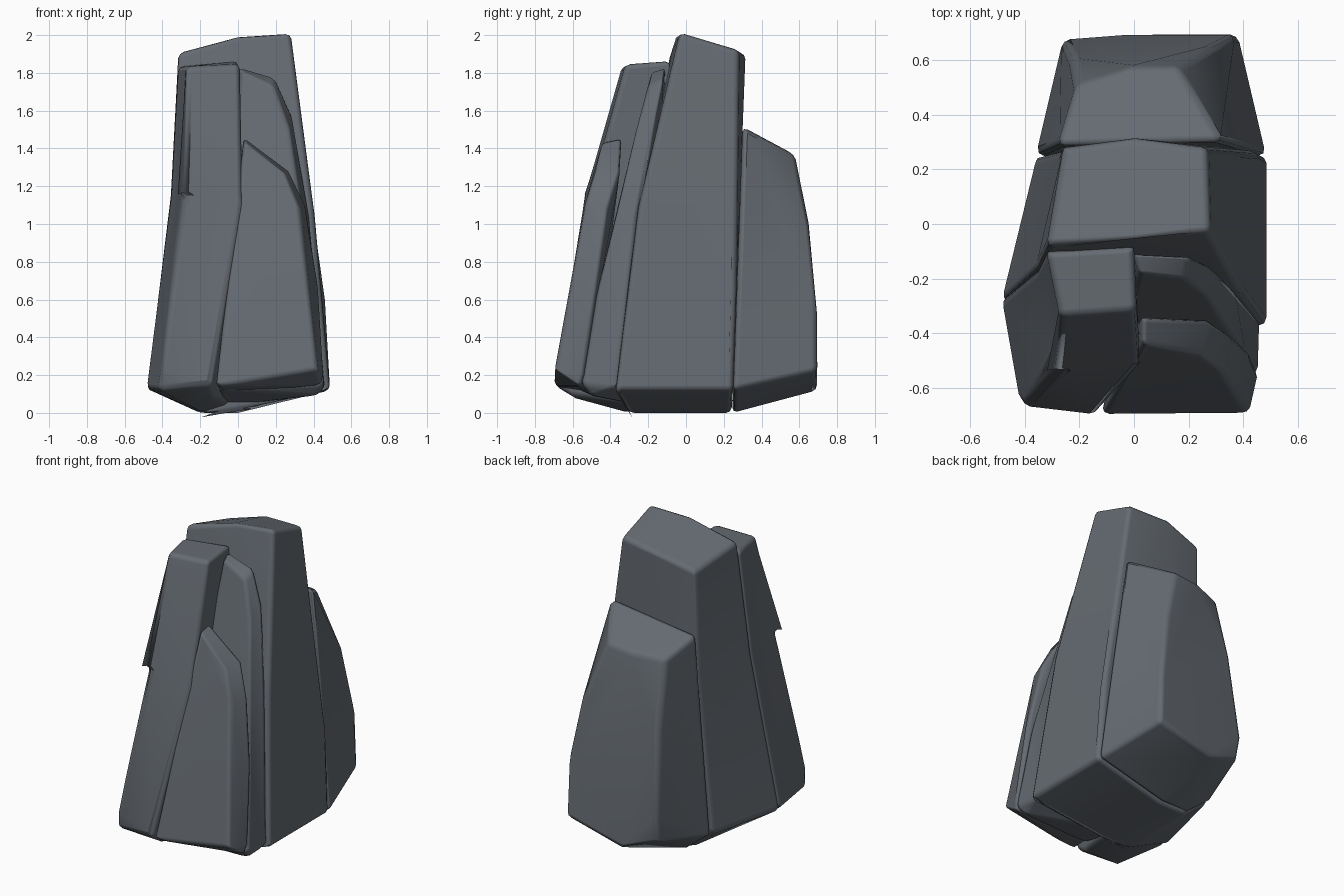
import bpy, bmesh, math

slate = bpy.data.materials.new("slate_grey")
slate.diffuse_color = (0.13, 0.147, 0.168, 1)


def rock(name, pts, bevel=0.028, waist=0.0):
    """Convex chiselled stone from a few corner points, with softened edges.
    waist pulls the left flank inward at mid height, so the foot flares."""
    bm = bmesh.new()
    for p in pts:
        bm.verts.new(p)
    bmesh.ops.convex_hull(bm, input=bm.verts[:])
    loose = [v for v in bm.verts if not v.link_faces]
    bmesh.ops.delete(bm, geom=loose, context='VERTS')
    bmesh.ops.dissolve_limit(bm, angle_limit=math.radians(7),
                             verts=bm.verts[:], edges=bm.edges[:])
    if waist:
        bmesh.ops.bisect_plane(bm, geom=bm.verts[:] + bm.edges[:] + bm.faces[:],
                               plane_co=(0, 0, 1.15), plane_no=(0, 0, 1))
        for v in bm.verts:
            if abs(v.co.z - 1.15) < 0.001 and v.co.x < -0.2:
                v.co.x += waist
    bmesh.ops.recalc_face_normals(bm, faces=bm.faces[:])
    for f in bm.faces:
        f.smooth = True
    me = bpy.data.meshes.new(name)
    bm.to_mesh(me)
    bm.free()
    me.materials.append(slate)
    ob = bpy.data.objects.new(name, me)
    bpy.context.collection.objects.link(ob)
    b = ob.modifiers.new("soft_edges", 'BEVEL')
    b.width = bevel
    b.segments = 2
    b.limit_method = 'ANGLE'
    b.angle_limit = math.radians(24)
    b.use_clamp_overlap = False
    b.harden_normals = True
    return ob


# tallest central slab
rock("central_slab", [
    (0.28, -0.03, 2.015), (0.0, -0.065, 1.995), (-0.32, -0.08, 1.91),
    (0.27, 0.28, 1.92), (0.0, 0.315, 1.90), (-0.26, 0.28, 1.83),
    (0.405, -0.26, 1.05), (0.405, 0.275, 1.05),
    (0.46, -0.33, 0.6), (0.46, 0.265, 0.6),
    (0.487, -0.375, 0.12), (0.487, 0.25, 0.12), (-0.487, -0.28, 0.13),
    (-0.36, 0.24, 0.13), (0.0, -0.3, 0), (-0.2, -0.3, 0),
    (0.0, 0.24, 0), (-0.2, 0.24, 0)], waist=0.03)

# rear column
rock("rear_column", [
    (0.32, 0.30, 1.52), (-0.28, 0.285, 1.43),
    (0.16, 0.575, 1.37), (0.0, 0.58, 1.35), (-0.21, 0.51, 1.33),
    (0.40, 0.28, 1.05), (0.30, 0.66, 0.95), (-0.23, 0.61, 0.9),
    (-0.32, 0.27, 1.0), (0.46, 0.265, 0.6), (0.37, 0.695, 0.55),
    (-0.26, 0.675, 0.36), (0.487, 0.25, 0.12), (0.38, 0.695, 0.22),
    (0.0, 0.695, 0.12), (-0.25, 0.65, 0.21), (-0.36, 0.25, 0.13),
    (0.0, 0.245, 0), (-0.2, 0.245, 0)])

# front left column
rock("front_left_column", [
    (-0.32, -0.10, 1.835), (0.0, -0.08, 1.865), (0.01, -0.32, 1.845),
    (-0.27, -0.34, 1.835), (-0.29, -0.53, 1.17), (0.025, -0.52, 1.12),
    (0.02, -0.2, 1.1), (-0.41, -0.665, 0.23),
    (-0.14, -0.70, 0.15), (-0.487, -0.28, 0.13), (-0.42, -0.645, 0.12),
    (-0.2, -0.3, 0.0), (-0.12, -0.6, 0.08), (0.0, -0.15, 0.03)], waist=0.03)

# middle right column, between slab and front shard
rock("middle_right_column", [
    (0.0, -0.11, 1.83), (0.02, -0.18, 1.81), (0.20, -0.12, 1.77),
    (0.19, -0.20, 1.73), (0.29, -0.16, 1.57), (0.27, -0.27, 1.50),
    (0.37, -0.25, 1.1), (0.34, -0.39, 1.05), (0.0, -0.39, 1.05),
    (0.42, -0.33, 0.65), (0.41, -0.48, 0.6), (0.46, -0.37, 0.13),
    (0.455, -0.55, 0.15), (-0.1, -0.57, 0.12), (0.42, -0.5, 0.09),
    (-0.1, -0.2, 0.03)], bevel=0.022)

# short front right shard
rock("front_right_shard", [
    (0.03, -0.44, 1.44), (0.03, -0.34, 1.46), (0.27, -0.35, 1.28),
    (0.25, -0.48, 1.27), (0.36, -0.42, 1.1), (0.33, -0.545, 1.07),
    (0.0, -0.545, 1.07), (0.43, -0.48, 0.65), (0.40, -0.625, 0.65),
    (0.42, -0.695, 0.23), (0.455, -0.54, 0.2), (-0.12, -0.70, 0.14),
    (0.44, -0.56, 0.14), (-0.08, -0.5, 0.11)], bevel=0.022)
